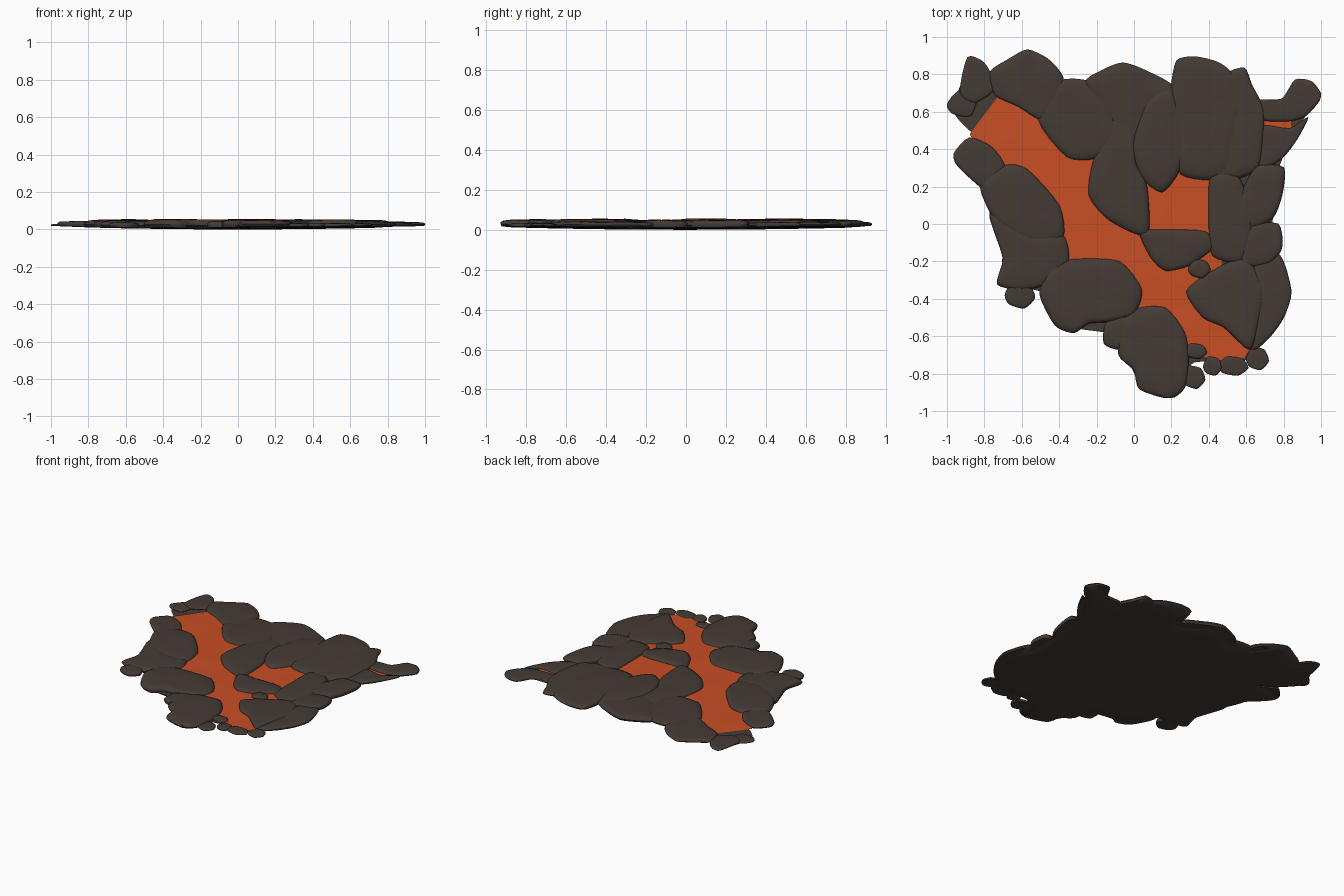
import bpy
import bmesh
from mathutils import Vector, noise

if "Cube" in bpy.data.objects:
    bpy.data.objects.remove(bpy.data.objects["Cube"], do_unlink=True)


def material(name, rgb):
    mat = bpy.data.materials.new(name)
    mat.use_nodes = True
    mat.diffuse_color = (*rgb, 1)
    mat.node_tree.nodes["Principled BSDF"].inputs["Base Color"].default_value = (*rgb, 1)
    return mat


ROCK = material("dark basalt", (.058, .043, .035))
LAVA = material("molten orange", (.58, .077, .018))


def ripple(x, y, size=.2):
    return noise.noise(Vector((x / size, y / size, 0)))


def underside(x, y):
    return min(.016, .016 * (x * x + y * y))


def lava_level(x, y):
    return .031 - .006 * min(1, x * x + y * y) + .003 * ripple(x, y)


def finish(name, bm, mat, angle):
    bmesh.ops.recalc_face_normals(bm, faces=bm.faces)
    mesh = bpy.data.meshes.new(name)
    bm.to_mesh(mesh)
    bm.free()
    mesh.materials.append(mat)
    obj = bpy.data.objects.new(name, mesh)
    bpy.context.collection.objects.link(obj)
    bpy.ops.object.select_all(action="DESELECT")
    obj.select_set(True)
    bpy.context.view_layer.objects.active = obj
    bpy.ops.object.shade_smooth_by_angle(angle=angle)
    return obj


def spline(points, steps=4):
    """Closed smooth curve through the points."""
    pts = [Vector(p) for p in points]
    out = []
    for i in range(len(pts)):
        a, b, c, d = (pts[(i + k) % len(pts)] for k in (-1, 0, 1, 2))
        for s in range(steps):
            t = s / steps
            m, n = (c - a) * .35, (d - b) * .35
            out.append(b + m * t + (3 * (c - b) - 2 * m - n) * t ** 2
                       + (2 * (b - c) + m + n) * t ** 3)
    return out


def stacked(name, outline, center, rings, mat):
    """Skin scaled copies of an outline; each ring has a scale and a height rule."""
    bm = bmesh.new()
    loops = []
    for scale, height in rings:
        loop = []
        for p in outline:
            q = center + (p - center) * scale
            x = max(-1, min(1, q.x))
            y = max(-.93, min(.94, q.y))
            loop.append(bm.verts.new((x, y, height(x, y))))
        loops.append(loop)
    for low, high in zip(loops, loops[1:]):
        for i in range(len(low)):
            j = (i + 1) % len(low)
            bm.faces.new((low[i], low[j], high[j], high[i]))
    for loop, height in ((loops[0], rings[0][1]), (loops[-1], rings[-1][1])):
        tip = bm.verts.new((center.x, center.y, height(center.x, center.y)))
        for i in range(len(loop)):
            bm.faces.new((loop[i], loop[(i + 1) % len(loop)], tip))
    return finish(name, bm, mat, .8)


def rock(name, lift, *points):
    """Domed boulder with steep sides and a slightly tilted, rippled top."""
    outline = spline(points)
    center = sum(outline, Vector((0, 0))) / len(outline)
    peak = .056 + lift - .017 * min(1, center.length_squared)
    tilt = Vector((ripple(*center), ripple(center.y, center.x))) * .04

    def layer(fraction):
        def height(x, y):
            base = underside(x, y) + .002
            top = peak + tilt.dot(Vector((x, y)) - center) + .004 * ripple(x, y, .12)
            return base + (min(top, .06) - base) * fraction
        return height

    rings = [(s, layer(f)) for s, f in
             ((.97, 0), (1.02, .35), (1, .65), (.94, .84), (.8, .95), (.45, 1))]
    return stacked(name, outline, center, rings, ROCK)


def pebble(name, x, y, w, h):
    rock(name, -.008, (x - w, y), (x - w / 2, y + h), (x + w * .6, y + h * .8),
         (x + w, y - h * .2), (x + w * .3, y - h), (x - w * .7, y - h * .7))


def ribbon(name, *path):
    """Sheet of lava along a path of x, y and half width."""
    bm = bmesh.new()
    pts = [Vector(p) for p in path]
    rows = []
    for i in range(len(pts) - 1):
        for s in range(5 if i == len(pts) - 2 else 4):
            p = pts[i].lerp(pts[i + 1], s / 4)
            d = (pts[min(i + 1, len(pts) - 1)] - pts[i]).xy.normalized()
            if 0 < i and s == 0:
                d = (d + (pts[i] - pts[i - 1]).xy.normalized()).normalized()
            side = Vector((-d.y, d.x)) * p.z
            row = [p.xy + side * k / 4 for k in range(-4, 5)]
            rows.append([bm.verts.new((*q, lava_level(*q))) for q in row])
    for a, b in zip(rows, rows[1:]):
        for k in range(8):
            bm.faces.new((a[k], a[k + 1], b[k + 1], b[k]))
    obj = finish(name, bm, LAVA, 1)
    if obj.data.polygons[0].normal.z < 0:
        obj.data.flip_normals()


# Ground slab
slab = spline([(-.97, .62), (-.87, .84), (-.74, .78), (-.57, .9), (-.4, .74), (-.24, .74),
               (-.06, .83), (.2, .7), (.33, .86), (.58, .79), (.68, .64), (.8, .66),
               (.97, .68), (.84, .45), (.77, .28), (.74, 0), (.74, -.2), (.8, -.36),
               (.7, -.6), (.58, -.74), (.32, -.74), (.18, -.9), (.03, -.85), (-.1, -.6),
               (-.32, -.55), (-.5, -.36), (-.7, -.32), (-.7, 0), (-.82, .2), (-.93, .38),
               (-.76, .42), (-.88, .5)])
stacked("ground_slab", slab, Vector((0, 0)),
        [(s, underside) for s in (.3, .6, .85, .97)]
        + [(s, lambda x, y: lava_level(x, y) - .006) for s in (1, .85, .6, .3)], ROCK)

# Lava
ribbon("lava_river", (-.8, .585, .13), (-.62, .45, .24), (-.35, .22, .25), (-.2, -.06, .23),
       (.05, -.25, .24), (.3, -.46, .2), (.46, -.6, .14), (.6, -.7, .06))
ribbon("lava_pool", (.23, .35, .24), (.23, -.12, .24))
ribbon("lava_inlet", (.38, -.1, .1), (.35, -.36, .1))
ribbon("lava_crack", (.66, .53, .06), (.84, .54, .05))

# Back rocks
rock("back_left_corner_rock", -.004, (-.93, .7), (-.89, .89), (-.8, .86), (-.74, .73),
     (-.85, .65))
rock("left_edge_rock", -.01, (-1, .64), (-.94, .71), (-.84, .7), (-.87, .58), (-.97, .59))
rock("back_left_rock", .002, (-.77, .81), (-.67, .88), (-.57, .93), (-.46, .88), (-.38, .78),
     (-.41, .62), (-.5, .56), (-.62, .63), (-.74, .69))
rock("back_shoulder_rock", -.003, (-.4, .76), (-.24, .76), (-.14, .66), (-.08, .45),
     (-.21, .35), (-.36, .36), (-.51, .56))
rock("back_middle_rock", 0, (-.26, .75), (-.17, .82), (-.06, .86), (.06, .82), (.22, .72),
     (.12, .52), (0, .4), (-.14, .56))
rock("central_rock", -.003, (-.22, .33), (-.12, .58), (0, .52), (.01, .33), (.07, .2),
     (.07, -.06), (-.13, .02), (-.24, .15))
rock("pool_back_rock", .002, (-.01, .42), (.07, .66), (.2, .72), (.28, .45), (.24, .28),
     (.15, .17), (.04, .25))
rock("back_right_large_rock", .005, (.2, .72), (.23, .87), (.33, .89), (.45, .86), (.53, .79),
     (.57, .6), (.51, .3), (.4, .24), (.25, .27), (.2, .45))
rock("back_right_rock", .002, (.48, .78), (.59, .83), (.63, .74), (.69, .62), (.69, .47),
     (.66, .3), (.53, .24), (.4, .25), (.46, .5))

# Right rocks
rock("right_tip_rock", .002, (.66, .66), (.79, .67), (.86, .77), (.95, .76), (1, .68),
     (.92, .58), (.82, .55), (.68, .56))
rock("right_upper_rock", -.004, (.67, .52), (.83, .51), (.93, .57), (.87, .45), (.79, .35),
     (.66, .29))
rock("right_edge_rock", .002, (.66, .31), (.8, .3), (.79, .15), (.74, .03), (.62, -.02),
     (.55, .1), (.6, .22))
rock("pool_right_rock", -.002, (.41, .26), (.55, .26), (.62, .1), (.63, -.05), (.57, -.2),
     (.42, -.17), (.4, 0))
rock("bridge_rock", -.005, (.03, -.04), (.17, -.03), (.38, -.04), (.43, -.12), (.3, -.22),
     (.17, -.25), (.09, -.18))
rock("right_middle_rock", 0, (.6, -.02), (.77, 0), (.79, -.13), (.72, -.21), (.57, -.22))
rock("front_right_rock", .003, (.28, -.36), (.42, -.25), (.6, -.18), (.69, -.35), (.67, -.5),
     (.62, -.67), (.48, -.55), (.37, -.5))
rock("front_right_edge_rock", -.002, (.65, -.2), (.78, -.17), (.84, -.36), (.8, -.5),
     (.72, -.61), (.63, -.67), (.62, -.45))

# Front rocks
rock("front_rock", .004, (.03, -.45), (.17, -.45), (.27, -.58), (.29, -.72), (.27, -.87),
     (.19, -.93), (.03, -.88), (0, -.78), (-.08, -.7), (-.07, -.52))
rock("front_wedge_rock", -.006, (-.15, -.53), (-.04, -.48), (-.02, -.62), (-.08, -.67),
     (-.16, -.64))
rock("front_left_rock", .002, (-.46, -.25), (-.33, -.19), (-.08, -.2), (.04, -.35),
     (0, -.48), (-.13, -.52), (-.24, -.53), (-.32, -.58), (-.42, -.54), (-.5, -.38))

# Left rocks
rock("left_rock", .003, (-.82, .2), (-.69, .31), (-.57, .29), (-.4, .1), (-.38, -.07),
     (-.53, -.1), (-.72, -.01))
rock("left_tip_rock", .003, (-.96, .38), (-.88, .46), (-.76, .41), (-.69, .3), (-.77, .17),
     (-.87, .24), (-.95, .32))
rock("left_lower_rock", -.002, (-.77, .06), (-.55, -.05), (-.38, -.06), (-.35, -.2),
     (-.47, -.32), (-.6, -.35), (-.73, -.32), (-.7, -.18))
pebble("left_small_rock", -.61, -.38, .08, .07)

# Pebbles along the front
pebble("front_pebble_a", .32, -.82, .06, .06)
pebble("front_pebble_b", .33, -.68, .06, .04)
pebble("front_pebble_c", .42, -.76, .05, .05)
pebble("front_pebble_d", .53, -.76, .08, .05)
pebble("front_pebble_e", .66, -.72, .06, .06)
pebble("inlet_pebble", .35, -.24, .06, .05)
